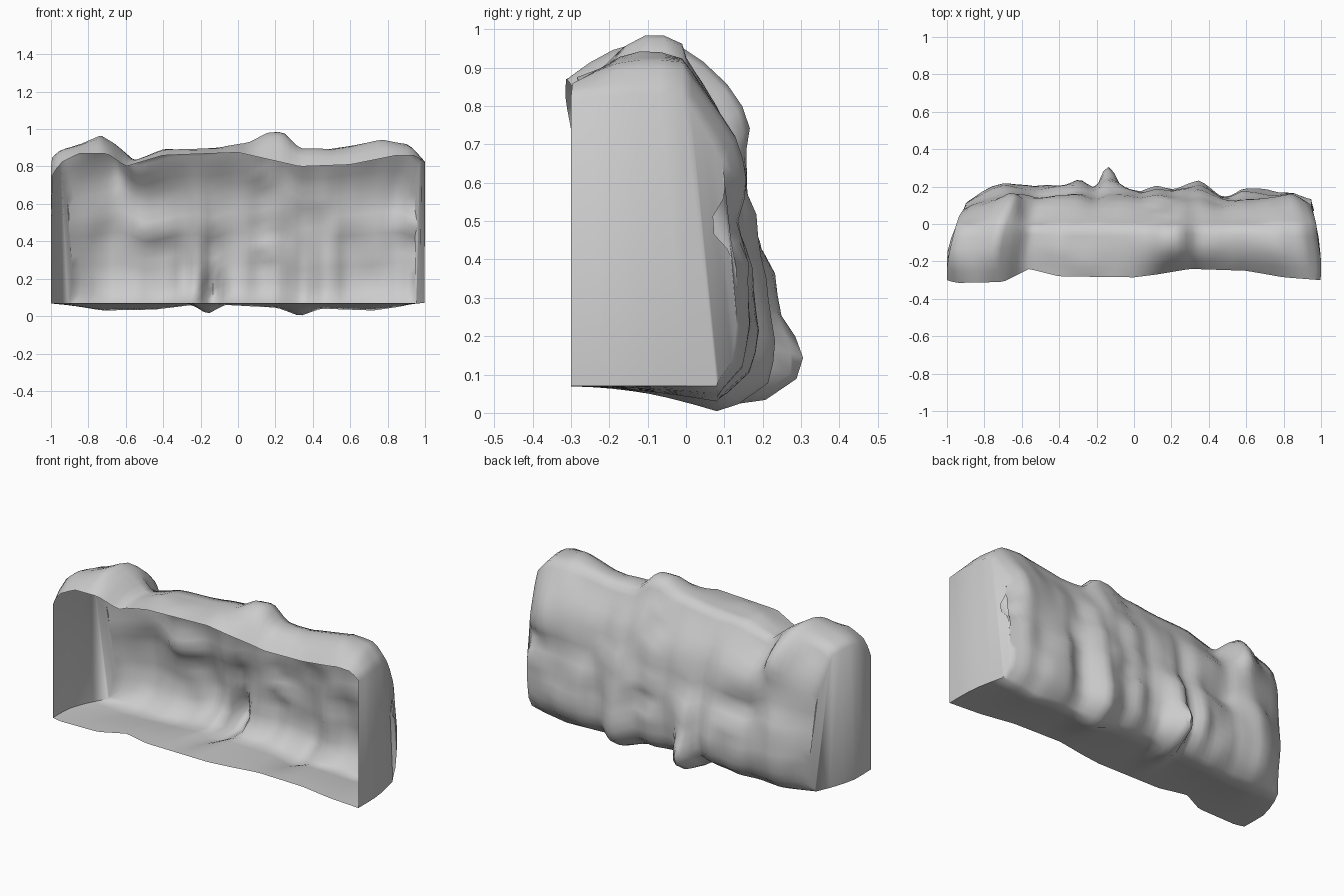
import bpy, bmesh, math
from mathutils import noise, Vector

if "Cube" in bpy.data.objects:
    bpy.data.objects.remove(bpy.data.objects["Cube"])


def lin(t, table):
    """Piecewise linear lookup in (key, value) pairs."""
    for (a, va), (b, vb) in zip(table, table[1:]):
        if t <= b:
            return va + (vb - va) * max(0, (t - a) / (b - a))
    return table[-1][1]


# Outlines along the length of the wall
RIM_Y = [(-1, -.30), (-.95, -.315), (-.7, -.31), (-.56, -.24), (-.4, -.28), (0, -.285),
         (.12, -.27), (.3, -.24), (.6, -.25), (.8, -.285), (1, -.30)]
RIM_TOP = [(-1, .74), (-.95, .82), (-.85, .87), (-.7, .87), (-.6, .80), (-.4, .86), (0, .875),
           (.2, .83), (.33, .80), (.6, .81), (.85, .86), (.95, .86), (1, .82)]
TOP = [(-1, .86), (-.96, .89), (-.85, .92), (-.75, .965), (-.68, .92), (-.58, .83), (-.4, .89),
       (-.1, .90), (.05, .93), (.15, .98), (.24, .98), (.33, .90), (.5, .89), (.7, .925),
       (.78, .94), (.92, .92), (1, .83)]
BOTTOM = [(-1, .06), (-.8, .03), (-.5, .035), (-.28, .06), (-.2, .01), (-.1, .06),
          (.2, .045), (.33, 0), (.45, .04), (.75, .03), (.9, .05), (1, .07)]
BACK = [(-1, .11), (-.96, .15), (-.88, .19), (-.8, .21), (-.62, .18), (-.5, .20), (-.36, .21),
        (-.26, .17), (-.2, .20), (-.1, .19), (0, .17), (.1, .20), (.2, .18), (.35, .21),
        (.46, .15), (.6, .175), (.8, .15), (.9, .16), (1, .13)]
SLOPE = [(0, .5), (.08, .92), (.2, 1.03), (.42, 1), (.52, .80), (.66, .72), (.78, .57),
         (.9, .22), (1, -.1)]

# Stone lumps and pits: x, z, half width, half height, depth
LUMPS = [(-.19, .09, .07, .12, .10), (-.19, .28, .08, .15, .04), (-.76, .83, .09, .12, .06),
         (.12, .37, .09, .04, -.05), (.12, .75, .08, .05, -.03), (-.5, .45, .12, .06, -.03),
         (.33, .14, .13, .12, .02), (.02, .58, .2, .12, .02), (.85, .68, .16, .18, .04),
         (-.6, .66, .18, .1, .02), (.52, .30, .06, .2, -.02), (.7, .2, .14, .12, .02),
         (-.36, .22, .06, .12, .02), (.4, .5, .12, .08, .03), (-.66, .2, .14, .12, .01),
         (.97, .49, .09, .06, -.04)]


def back_y(x, s, z):
    y = lin(s, SLOPE) * lin(x, BACK)
    for cx, cz, w, h, d in LUMPS:
        r = ((x - cx) / w) ** 2 + ((z - cz) / h) ** 2
        y += d * math.exp(-r ** 1.4)
    return y + .012 * noise.noise(Vector((x * 6, z * 6, 3)))


def section(u):
    """U-shaped cross section: floor, back, roof; the front stays open."""
    yf, zr, zt, zb = (lin(u, t) for t in (RIM_Y, RIM_TOP, TOP, BOTTOM))
    floor, roof = [], []
    for k in range(6):
        f = k / 5
        y = yf + (.08 - yf) * f
        floor.append((y, .07 + (zb - .07) * f ** 1.5))
        y = yf + (-.01 - yf) * f
        rise = lin(f, [(0, 0), (.2, .5), (.4, .85), (.6, 1), (.8, 1), (1, .85)])
        z = zr + (zt - zr) * rise
        if k:
            z += .01 * noise.noise(Vector((u * 6, y * 8, 9)))
        roof.append((y, z))
    z1 = roof[-1][1]
    back = []
    for k in range(16):
        s = .02 + .94 * k / 15
        z = zb + s * (z1 - zb)
        low = .085 if s < .1 else 0
        back.append((max(low, back_y(u, s, z)), z))
    return floor + back + roof[::-1]


def place(u, y, z):
    """End walls taper inward toward the rounded back, most on the left."""
    t = max(0, min(1, (y + .25) / .4))
    left, right = -1 + .13 * t ** 2, 1 - .06 * t ** 1.7
    wobble = .012 * noise.noise(Vector((u * 3, y * 5, z * 5))) if abs(u) > .9 else 0
    x = left + (u + 1) / 2 * (right - left) + wobble
    return max(-1, min(1, x)), y, z


bm = bmesh.new()
COLS = 64
rows = []
for i in range(COLS + 1):
    u = -1 + 2 * i / COLS
    rows.append([bm.verts.new(place(u, y, z)) for y, z in section(u)])

# Floor, back and roof skin
for a, b in zip(rows, rows[1:]):
    for k in range(len(a) - 1):
        bm.faces.new((a[k], b[k], b[k + 1], a[k + 1]))

# End walls, floor points joined to matching roof points
for row in (rows[0], rows[-1]):
    n = len(row)
    for k in range(n // 2 - 1):
        bm.faces.new((row[k], row[k + 1], row[n - 2 - k], row[n - 1 - k]))

bmesh.ops.recalc_face_normals(bm, faces=bm.faces)
mesh = bpy.data.meshes.new("rock_wall")
bm.to_mesh(mesh)
bm.free()
wall = bpy.data.objects.new("rock_wall", mesh)
bpy.context.collection.objects.link(wall)
bpy.context.view_layer.objects.active = wall
wall.select_set(True)
bpy.ops.object.shade_smooth_by_angle(angle=math.radians(75))
